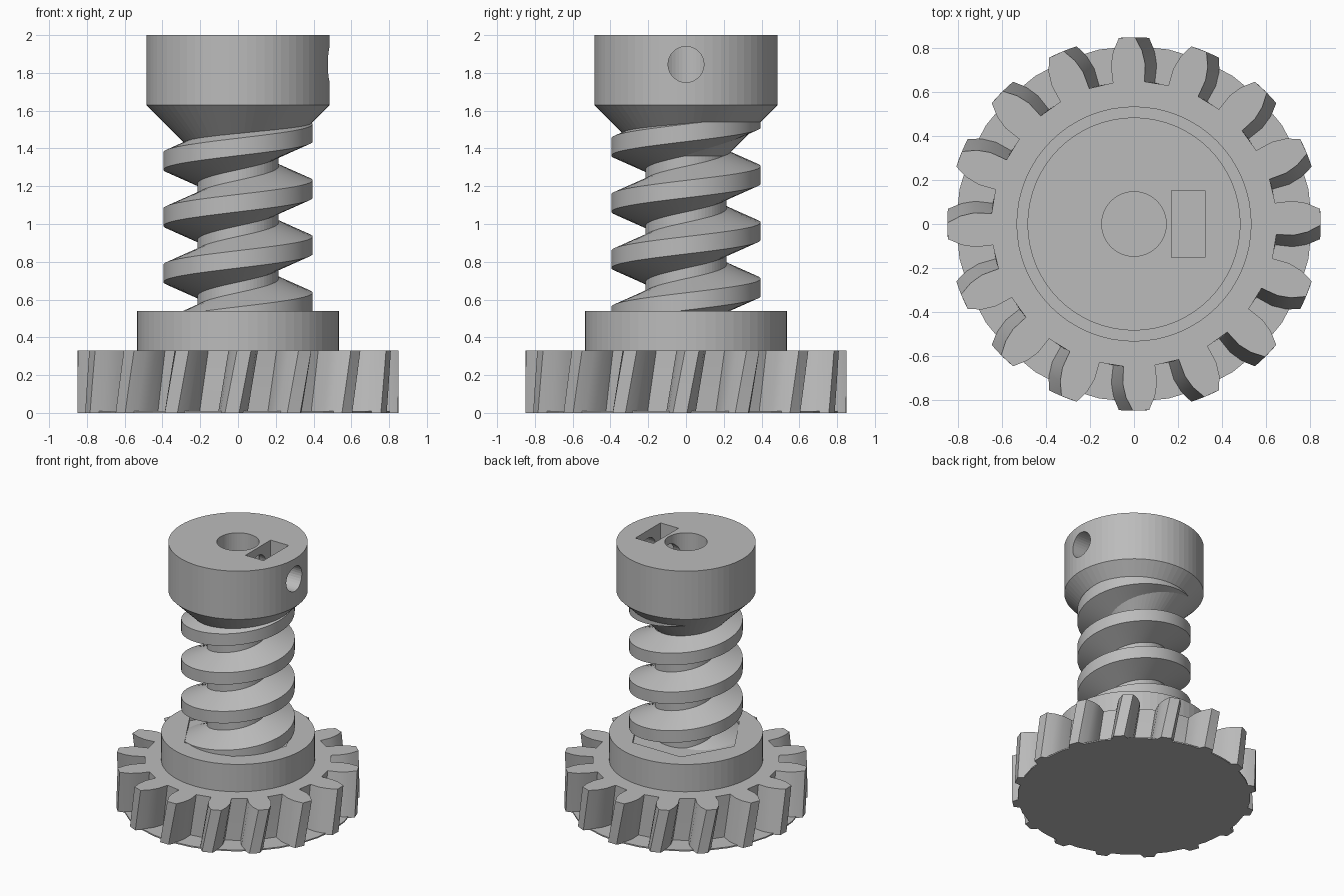
import bpy, bmesh, math
from mathutils import Matrix, Vector

cube = bpy.data.objects.get("Cube")
if cube:
    bpy.data.objects.remove(cube, do_unlink=True)

grey = bpy.data.materials.new("plain_grey")
grey.use_nodes = True
colour = (0.5, 0.5, 0.5, 1)
grey.diffuse_color = colour
grey.node_tree.nodes["Principled BSDF"].inputs["Base Color"].default_value = colour


def finish(name, bm):
    bmesh.ops.recalc_face_normals(bm, faces=bm.faces)
    mesh = bpy.data.meshes.new(name)
    bm.to_mesh(mesh)
    bm.free()
    mesh.materials.append(grey)
    obj = bpy.data.objects.new(name, mesh)
    bpy.context.collection.objects.link(obj)
    return obj


def loft(name, rings):
    """Skin a stack of equal point rings and cap both ends."""
    bm = bmesh.new()
    loops = [[bm.verts.new(p) for p in ring] for ring in rings]
    n = len(loops[0])
    for a, b in zip(loops, loops[1:]):
        for i in range(n):
            j = (i + 1) % n
            bm.faces.new((a[i], a[j], b[j], b[i]))
    bm.faces.new(loops[0][::-1])
    bm.faces.new(loops[-1])
    return finish(name, bm)


def polar(r, angle, z):
    return Vector((r * math.cos(angle), r * math.sin(angle), z))


def turned(name, profile, sides=64):
    return loft(name, [[polar(r, math.tau * i / sides, z) for i in range(sides)]
                       for r, z in profile])


def box(name, size, centre):
    bm = bmesh.new()
    bmesh.ops.create_cube(bm, size=1, matrix=Matrix.Translation(centre) @ Matrix.Diagonal((*size, 1)))
    return finish(name, bm)


def cut(target, cutter):
    mod = target.modifiers.new("cut", 'BOOLEAN')
    mod.operation = 'DIFFERENCE'
    mod.solver = 'EXACT'
    mod.object = cutter
    bpy.context.view_layer.objects.active = target
    bpy.ops.object.modifier_apply(modifier=mod.name)
    bpy.data.objects.remove(cutter, do_unlink=True)


# Helical spur gear
TEETH = 16
TWIST = math.radians(4.3)
GEAR_TOP = 0.33
flank = [(0.65, 0.072), (0.73, 0.078), (0.79, 0.066), (0.85, 0.037)]
tooth = [(r, -w) for r, w in flank] + [(r, w) for r, w in reversed(flank)]
layers = 6
gear_rings = []
for k in range(layers + 1):
    t = k / layers
    gear_rings.append([
        polar(r, math.tau * i / TEETH + math.asin(w / r) + TWIST * (t - 0.5), GEAR_TOP * t)
        for i in range(TEETH) for r, w in tooth])
gear = loft("helical_gear", gear_rings)

# Thin flange beneath the teeth
turned("gear_flange", [(0.81, 0), (0.81, 0.01)], 32)

# Collar with a shallow hexagonal seat
collar = turned("collar", [(0.535, GEAR_TOP - 0.02), (0.535, 0.54)])
cut(collar, turned("hex_cutter", [(0.41, 0.515), (0.41, 0.6)], 6))

# Shaft flaring into the coupling head
head = turned("shaft_and_head", [(0.215, 0.45), (0.215, 1.36), (0.485, 1.63), (0.485, 2)])
cut(head, turned("bore_cutter", [(0.147, 1.36), (0.147, 2.1)], 48))
cut(head, box("nut_slot_cutter", (0.153, 0.305, 0.42), (0.247, 0, 1.9)))
screw = turned("screw_cutter", [(0.095, 0), (0.095, 0.6)], 32)
screw.data.transform(Matrix.Translation((0, 0, 1.845)) @ Matrix.Rotation(math.pi / 2, 4, 'Y'))
cut(head, screw)

# Worm thread, trimmed flat at both ends
PITCH = 0.2975
STEPS = 60
section = [(0.2, -0.127), (0.395, -0.046), (0.395, 0.046), (0.2, 0.127)]
thread_rings = []
for k in range(-4 * STEPS, 2 * STEPS):
    turn = k / STEPS
    centre = 1.185 + PITCH * turn
    if 0.3 < centre < 1.69:
        thread_rings.append([polar(r, math.tau * turn, centre + h) for r, h in section])
thread = loft("worm_thread", thread_rings)
bm = bmesh.new()
bm.from_mesh(thread.data)
for z, direction in ((0.46, -1), (1.54, 1)):
    result = bmesh.ops.bisect_plane(bm, geom=bm.verts[:] + bm.edges[:] + bm.faces[:],
                                    plane_co=(0, 0, z), plane_no=(0, 0, direction),
                                    clear_outer=True)
    edges = [e for e in result["geom_cut"] if isinstance(e, bmesh.types.BMEdge)]
    bmesh.ops.holes_fill(bm, edges=edges)
bm.to_mesh(thread.data)
bm.free()

# Soft shading on the thread and gear, with crisp edges kept
for obj in (thread, gear):
    bpy.ops.object.select_all(action='DESELECT')
    obj.select_set(True)
    bpy.context.view_layer.objects.active = obj
    bpy.ops.object.shade_smooth_by_angle(angle=math.radians(20))
